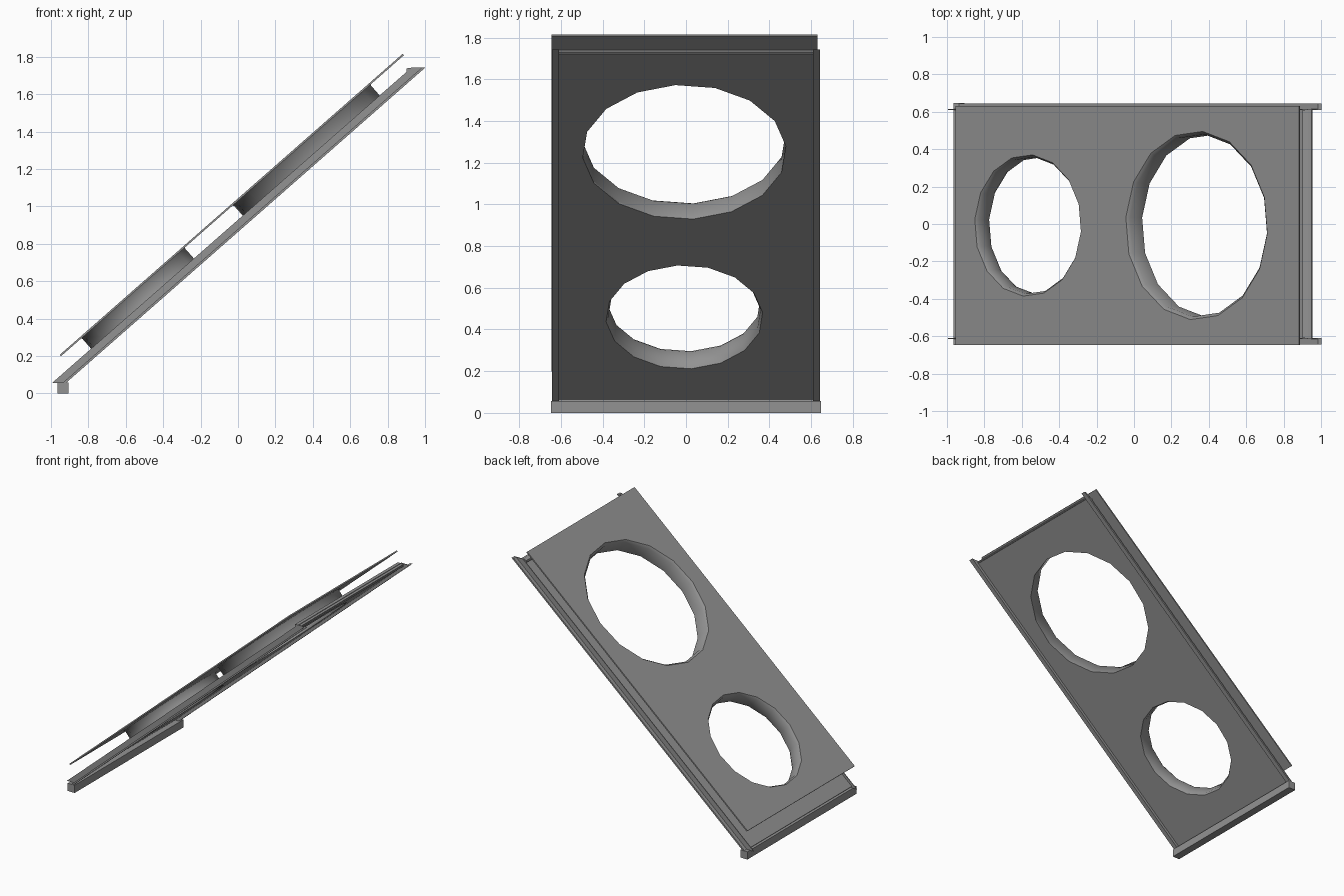
import bpy, bmesh, math
from mathutils import Matrix

if "Cube" in bpy.data.objects:
    bpy.data.objects.remove(bpy.data.objects["Cube"])

SLOPE = math.radians(41.27)
# Panel frame: local x runs up the slope, local z is the panel normal
TILT = Matrix.Translation((0, 0, 1.043)) @ Matrix.Rotation(-SLOPE, 4, 'Y')
# Openings: name, centre along slope, radius, flare at upper rim, flare at lower rim
HOLES = [("small", -0.755, 0.367, 0.012, 0.010), ("large", 0.445, 0.489, 0.016, 0.0)]
HOLE_Y = -0.008
SIDES = 16

GREY = bpy.data.materials.new("dark_grey")
GREY.diffuse_color = (0.29, 0.29, 0.29, 1)
GREY.use_nodes = True
GREY.node_tree.nodes["Principled BSDF"].inputs["Base Color"].default_value = GREY.diffuse_color


def ring(cx, r):
    a0 = math.radians(5)
    return [(cx + r * math.sin(a0 + i * math.tau / SIDES),
             HOLE_Y + r * math.cos(a0 + i * math.tau / SIDES)) for i in range(SIDES)]


def add_object(name, me):
    me.materials.clear()
    me.materials.append(GREY)
    ob = bpy.data.objects.new(name, me)
    bpy.context.collection.objects.link(ob)
    return ob


def add_mesh(name, bm):
    bmesh.ops.recalc_face_normals(bm, faces=bm.faces)
    me = bpy.data.meshes.new(name)
    bm.to_mesh(me)
    bm.free()
    return add_object(name, me)


def pierced_sheet(name, u0, u1, y0, y1, v0, v1, holes):
    """Flat plate with both round openings, from a filled 2D curve."""
    cu = bpy.data.curves.new(name, 'CURVE')
    cu.dimensions, cu.fill_mode = '2D', 'BOTH'
    cu.extrude = (v1 - v0) / 2
    loops = [[(u0, y0), (u1, y0), (u1, y1), (u0, y1)]] + [ring(*h) for h in holes]
    for pts in loops:
        sp = cu.splines.new('POLY')
        sp.points.add(len(pts) - 1)
        for p, (x, y) in zip(sp.points, pts):
            p.co = (x, y, 0, 1)
        sp.use_cyclic_u = True
    tmp = bpy.data.objects.new(name + "_outline", cu)
    bpy.context.collection.objects.link(tmp)
    dg = bpy.context.evaluated_depsgraph_get()
    me = bpy.data.meshes.new_from_object(tmp.evaluated_get(dg))
    bpy.data.objects.remove(tmp)
    me.transform(TILT @ Matrix.Translation((0, 0, (v0 + v1) / 2)))
    me.shade_flat()
    return add_object(name, me)


def prism(name, profile, y0, y1):
    """Extrude an (x, z) profile along y."""
    bm = bmesh.new()
    f = bm.faces.new([bm.verts.new((x, y0, z)) for x, z in profile])
    new = bmesh.ops.extrude_face_region(bm, geom=[f])['geom']
    bmesh.ops.translate(bm, vec=(0, y1 - y0, 0),
                        verts=[g for g in new if isinstance(g, bmesh.types.BMVert)])
    return add_mesh(name, bm)


# Upper and lower sheets
pierced_sheet("upper_sheet", -1.268, 1.172, -0.646, 0.63, -0.010, 0.0,
              [(c, r + hi) for _, c, r, hi, lo in HOLES])
pierced_sheet("lower_sheet", -1.36, 1.168, -0.615, 0.615, -0.114, -0.104,
              [(c, r + lo) for _, c, r, hi, lo in HOLES])

# Sleeves lining the openings, flared at the rims
for label, c, r, hi, lo in HOLES:
    steps = [(r + lo, -0.114), (r, -0.094), (r, -0.016), (r + hi, 0.0)]
    if lo == 0:
        steps.pop(1)
    bm = bmesh.new()
    rows = [[bm.verts.new((x, y, v)) for x, y in ring(c, rad)] for rad, v in steps]
    for a, b in zip(rows, rows[1:]):
        for i in range(SIDES):
            j = (i + 1) % SIDES
            bm.faces.new((a[i], a[j], b[j], b[i])).smooth = True
    bm.transform(TILT)
    add_mesh(label + "_sleeve", bm)


def level_band(v0, v1, z0=0.056, z1=1.743):
    """Sloped strip in the x-z plane with both ends cut level."""
    def at(v, z):
        u = (z - 1.043 - v * math.cos(SLOPE)) / math.sin(SLOPE)
        return (u * math.cos(SLOPE) - v * math.sin(SLOPE), z)
    return [at(v0, z0), at(v0, z1), at(v1, z1), at(v1, z0)]


# Side rails: upright web with an outward flange along its lower edge
for side, s in (("front", -1), ("back", 1)):
    prism(side + "_rail_web", level_band(-0.135, -0.086), s * 0.609, s * 0.615)
    prism(side + "_rail_flange", level_band(-0.135, -0.123), s * 0.615, s * 0.643)

# Foot bar under the bottom edge
prism("foot_bar", [(-0.965, 0), (-0.907, 0), (-0.907, 0.058), (-0.965, 0.058)], -0.647, 0.648)

# Top lip, a small stepped strip
prism("top_lip", [(0.90, 1.722), (0.95, 1.722), (0.95, 1.738), (0.93, 1.738),
                  (0.93, 1.742), (0.90, 1.738)], -0.61, 0.61)
